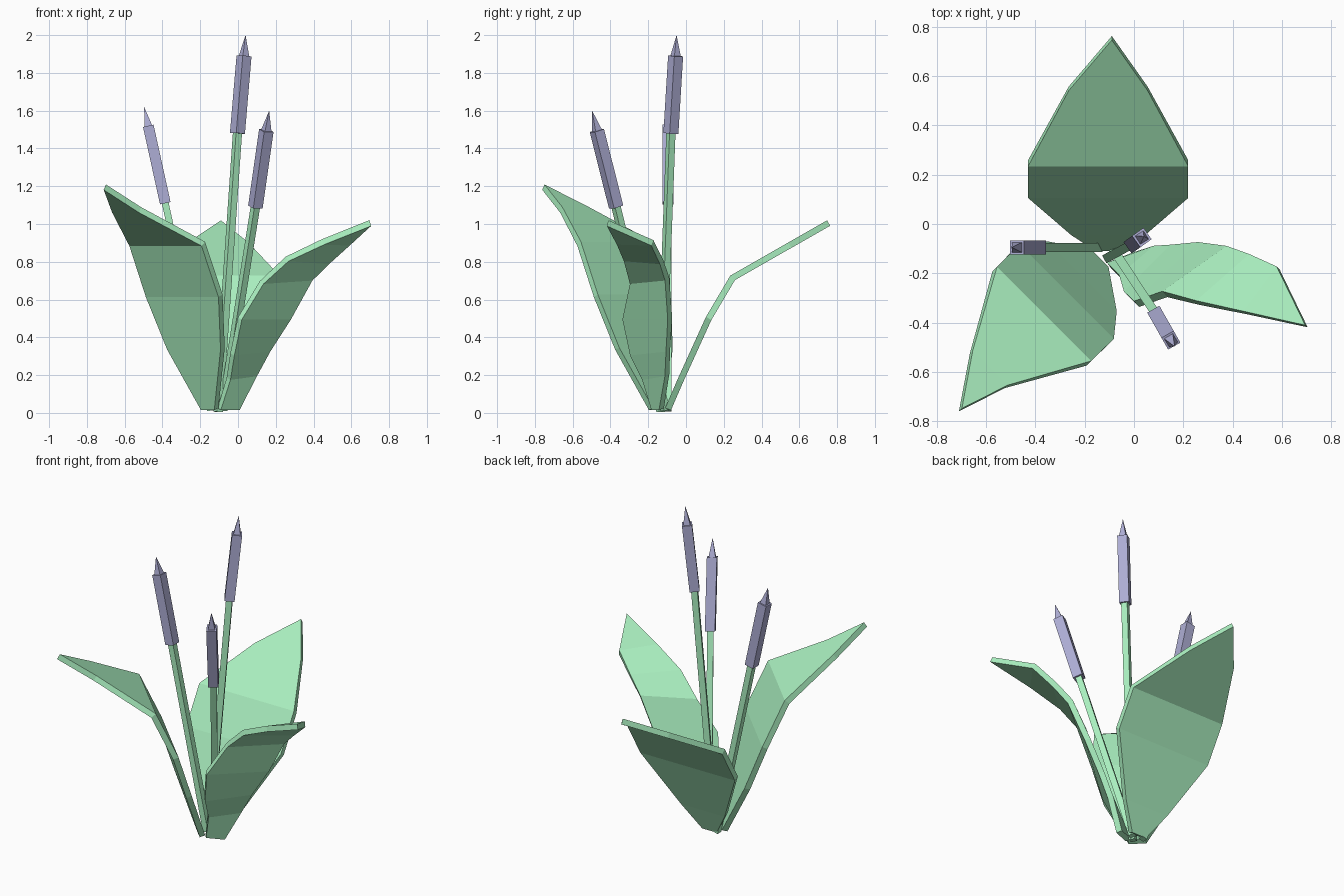
import bpy, bmesh, math
from mathutils import Vector, Matrix

if "Cube" in bpy.data.objects:
    bpy.data.objects.remove(bpy.data.objects["Cube"])


def material(name, rgb):
    m = bpy.data.materials.new(name)
    m.diffuse_color = (*rgb, 1)
    m.use_nodes = True
    m.node_tree.nodes["Principled BSDF"].inputs["Base Color"].default_value = m.diffuse_color
    return m


GREEN = material("leaf_green", (0.40, 0.86, 0.52))
PURPLE = material("head_purple", (0.42, 0.42, 0.66))


def finish(bm, name, mat):
    mesh = bpy.data.meshes.new(name)
    bm.to_mesh(mesh)
    bm.free()
    mesh.materials.append(mat)
    ob = bpy.data.objects.new(name, mesh)
    bpy.context.collection.objects.link(ob)
    return ob


# Leaf: ribbon of left/right edge pairs closed by a tip, then thickened
def leaf(name, pairs, tip):
    bm = bmesh.new()
    rows = [[bm.verts.new(p) for p in pair] for pair in pairs]
    for (a, b), (c, d) in zip(rows, rows[1:]):
        bm.faces.new((a, b, d, c))
    bm.faces.new((*rows[-1], bm.verts.new(tip)))
    ob = finish(bm, name, GREEN)
    mod = ob.modifiers.new("thickness", "SOLIDIFY")
    mod.thickness = 0.033
    mod.offset = 0
    mod.use_even_offset = True


# Symmetric leaf: rows of (distance, height, half width) along a heading
def straight_leaf(name, origin, heading, rows, tip):
    a = math.radians(heading)
    out = Vector((math.cos(a), math.sin(a), 0))
    side = Vector((-out.y, out.x, 0))
    o = Vector(origin)
    pairs = []
    for dist, z, w in rows:
        c = o + out * dist + Vector((0, 0, z))
        pairs.append((c - side * w, c + side * w))
    leaf(name, pairs, tip)


straight_leaf("back_leaf", (-0.105, 0, 0), 90,
              [(-0.095, 0.02, 0.05), (-0.03, 0.17, 0.15), (0.12, 0.5, 0.325),
               (0.247, 0.715, 0.325), (0.55, 0.888, 0.16)], (-0.09, 0.755, 1.005))
straight_leaf("left_leaf", (0, 0, 0), 225,
              [(0.212, 0.02, 0.05), (0.315, 0.34, 0.20), (0.403, 0.62, 0.272),
               (0.53, 0.895, 0.27), (0.834, 1.075, 0.10)], (-0.705, -0.755, 1.195))

# Right leaf twists, so its two edges are placed directly
leaf("right_leaf",
     [((-0.10, -0.17, 0.02), (0.00, -0.13, 0.02)),
      ((-0.05, -0.22, 0.18), (0.09, -0.10, 0.20)),
      ((-0.03, -0.285, 0.31), (0.16, -0.095, 0.33)),
      ((0.01, -0.325, 0.50), (0.27, -0.085, 0.50)),
      ((0.125, -0.285, 0.69), (0.385, -0.10, 0.71)),
      ((0.26, -0.32, 0.815), (0.475, -0.13, 0.80)),
      ((0.45, -0.36, 0.905), (0.585, -0.178, 0.90))],
     (0.70, -0.415, 1.005))


# Four-sided bar between two points, square to the lean direction
def bar(name, start, end, r0, r1, mat):
    p, q = Vector(start), Vector(end)
    z = (q - p).normalized()
    x = Vector((-z.y, z.x, 0)).normalized()
    y = z.cross(x)
    frame = Matrix((x, y, z)).transposed().to_4x4()
    bm = bmesh.new()
    bmesh.ops.create_cone(bm, cap_ends=True, segments=4,
                          radius1=r0 * math.sqrt(2), radius2=r1 * math.sqrt(2),
                          depth=(q - p).length)
    bmesh.ops.rotate(bm, verts=bm.verts, matrix=Matrix.Rotation(math.pi / 4, 3, 'Z'))
    bmesh.ops.transform(bm, verts=bm.verts,
                        matrix=Matrix.Translation((p + q) / 2) @ frame)
    bmesh.ops.remove_doubles(bm, verts=bm.verts, dist=1e-5)
    bmesh.ops.recalc_face_normals(bm, faces=bm.faces)
    finish(bm, name, mat)


# Stalks: stem, seed head and spike
stalks = {
    "tall": [(-0.105, -0.135, 0.005), (-0.003, -0.08, 1.48), (0.032, -0.055, 1.89), (0.04, -0.05, 2.0)],
    "left": [(-0.145, -0.095, 0.012), (-0.385, -0.095, 1.11), (-0.475, -0.095, 1.52), (-0.497, -0.095, 1.62)],
    "front": [(-0.08, -0.11, 0.015), (0.092, -0.37, 1.09), (0.15, -0.472, 1.495), (0.165, -0.497, 1.6)],
}
for label, (base, low, high, point) in stalks.items():
    bar(label + "_stem", base, low, 0.018, 0.018, GREEN)
    bar(label + "_seed_head", low, high, 0.0285, 0.0285, PURPLE)
    bar(label + "_spike", high, point, 0.02, 0.0, PURPLE)
